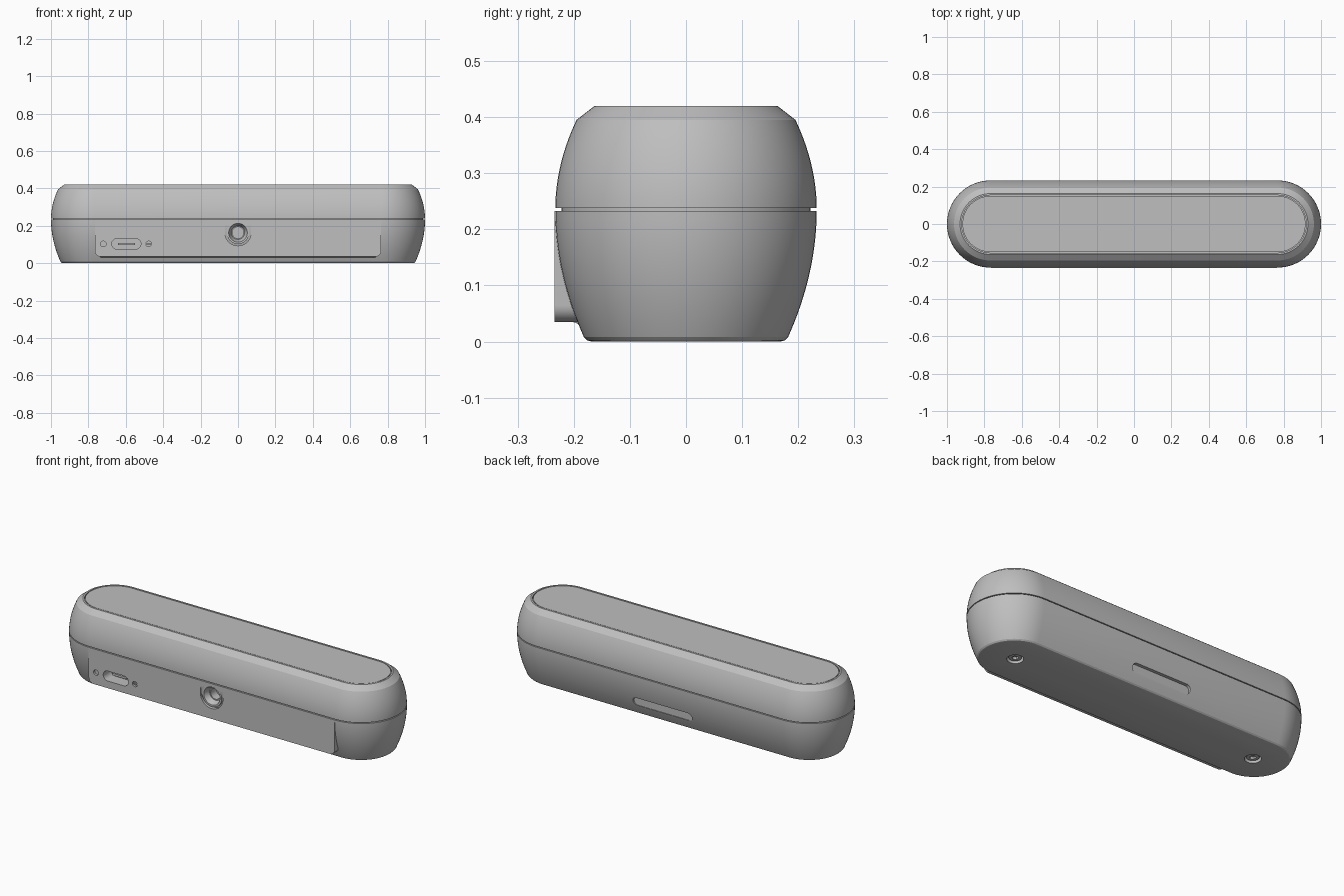
import bpy, bmesh, math
from mathutils import Matrix, Vector

if "Cube" in bpy.data.objects:
    bpy.data.objects.remove(bpy.data.objects["Cube"], do_unlink=True)

grey = bpy.data.materials.new("plain grey")
grey.use_nodes = True
colour = (0.52, 0.52, 0.52, 1)
grey.diffuse_color = colour
grey.node_tree.nodes["Principled BSDF"].inputs["Base Color"].default_value = colour

HALF = 0.767      # half the straight length of the body
SEAM = 0.235      # height of the widest point
parts = []


def finish(name, bm, keep=True):
    bmesh.ops.remove_doubles(bm, verts=bm.verts, dist=1e-5)
    bmesh.ops.recalc_face_normals(bm, faces=bm.faces)
    mesh = bpy.data.meshes.new(name)
    bm.to_mesh(mesh)
    bm.free()
    mesh.materials.append(grey)
    ob = bpy.data.objects.new(name, mesh)
    bpy.context.collection.objects.link(ob)
    if keep:
        parts.append(ob)
    else:
        ob.hide_render = True
    return ob


def stadium(cx, cy, half, r, n=16):
    """Outline of a pill; half = 0 gives a circle."""
    pts = []
    for side in (1, -1):
        for i in range(n + 1):
            a = math.pi * (i / n - 0.5)
            pts.append((cx + side * (half + r * math.cos(a)), cy + side * r * math.sin(a)))
    return pts


def skin(name, rings, keep=True):
    """Join equal rings of points into a closed solid."""
    bm = bmesh.new()
    loops = [[bm.verts.new(p) for p in ring] for ring in rings]
    for a, b in zip(loops, loops[1:]):
        for i in range(len(a)):
            j = (i + 1) % len(a)
            bm.faces.new((a[i], a[j], b[j], b[i]))
    bm.faces.new(loops[0])
    bm.faces.new(loops[-1])
    return finish(name, bm, keep)


def pill_body(name, profile):
    return skin(name, [[(x, y, z) for x, y in stadium(0, 0, HALF, r, 32)] for r, z in profile])


def prism(name, outline, y0, y1, keep=False):
    return skin(name, [[(x, y, z) for x, z in outline] for y in (y0, y1)], keep)


def disc(name, x, r, z0, z1, n=16, keep=False):
    return skin(name, [[(p, q, z) for p, q in stadium(x, 0, 0, r, n)] for z in (z0, z1)], keep)


def cut(ob, cutters):
    for c in cutters:
        mod = ob.modifiers.new("cut", "BOOLEAN")
        mod.operation = "DIFFERENCE"
        mod.solver = "EXACT"
        mod.object = c
    dg = bpy.context.evaluated_depsgraph_get()
    mesh = bpy.data.meshes.new_from_object(ob.evaluated_get(dg))
    ob.modifiers.clear()
    ob.data = mesh


def bulge(z0, z1, k, n=14):
    """Barrel-shaped side wall between two heights."""
    zs = [z0 + (z1 - z0) * i / n for i in range(n + 1)]
    return [(0.233 - k * (z - SEAM) ** 2, z) for z in zs]


# Main shells, seam core and lid
lower = pill_body("lower_shell", [(0.168, 0), (0.176, 0.002), (0.182, 0.008)]
                  + bulge(0.016, 0.233, 0.99))
upper = pill_body("upper_shell", bulge(0.238, 0.395, 1.48)
                  + [(0.163, 0.42), (0.154, 0.42), (0.154, 0.41)])
pill_body("seam_core", [(0.222, 0.22), (0.222, 0.25)])
pill_body("top_panel", [(0.15, 0.405), (0.15, 0.419)])

# Flat front panel with rounded lower corners
W, R, BOTTOM = 0.765, 0.03, 0.035
outline = [(-W, 0.233)]
for side, start in ((-1, math.pi), (1, 1.5 * math.pi)):
    for i in range(9):
        a = start + i / 8 * math.pi / 2
        outline.append((side * (W - R) + R * math.cos(a), BOTTOM + R + R * math.sin(a)))
outline.append((W, 0.233))
panel = prism("front_panel", outline, -0.234, -0.17, keep=True)

# Concave fillet below the panel
fillet = [(-0.16, 0.012), (-0.16, 0.036), (-0.205, 0.036)]
for i in range(9):
    a = math.pi / 2 * (1 - i / 8)
    fillet.append((-0.205 + 0.021 * math.cos(a), 0.014 + 0.021 * math.sin(a)))
skin("panel_fillet", [[(x, y, z) for y, z in fillet] for x in (-W + R, W - R)])

# Openings in the front
SZ = 0.163
port = prism("port_cutter", stadium(-0.597, 0.103, 0.05, 0.028), -0.3, -0.165)
socket_hole = prism("socket_cutter", stadium(0, SZ, 0, 0.055, 32), -0.3, -0.14)
notch_pts = [(0.07 * math.cos(a), SZ + 0.07 * math.sin(a))
             for a in (math.pi * (1 + i / 24) for i in range(25))]
notch = prism("notch_cutter", notch_pts + [(0.07, 0.203), (-0.07, 0.203)], -0.3, -0.212)
pin_holes = [prism("pin_cutter", stadium(x, 0.103, 0, 0.015), -0.3, -0.222)
             for x in (-0.72, -0.478)]

# Back slot and screw wells underneath
slot = prism("slot_cutter", stadium(0, 0.08, 0.16, 0.024), 0.198, 0.3)
wells = [disc("well_cutter", s * 0.76, 0.042, -0.1, 0.025) for s in (-1, 1)]

cut(panel, [notch, socket_hole, port] + pin_holes)
cut(lower, [socket_hole, port, slot] + wells)
for c in [port, socket_hole, notch, slot] + pin_holes + wells:
    bpy.data.objects.remove(c, do_unlink=True)

# Screw heads with hex recesses
for side, label in ((-1, "right"), (1, "left")):
    head = disc(label + "_screw_head", side * 0.76, 0.032, 0.008, 0.03, keep=True)
    hexagon = disc("hex_cutter", side * 0.76, 0.017, -0.1, 0.02, n=3)
    cut(head, [hexagon])
    bpy.data.objects.remove(hexagon, do_unlink=True)

# Round socket: stepped cone turned about the front-back axis
bm = bmesh.new()
steps = [(0.06, -0.14), (0.06, -0.232), (0.05, -0.232), (0.036, -0.2),
         (0.03, -0.2), (0.03, -0.15), (0, -0.15)]
verts = [bm.verts.new((r, y, SZ)) for r, y in steps]
edges = [bm.edges.new(pair) for pair in zip(verts, verts[1:])]
bmesh.ops.spin(bm, geom=verts + edges, cent=(0, 0, SZ), axis=(0, 1, 0),
               angle=2 * math.pi, steps=48)
finish("socket", bm)


# Port tongue and the bar across one pin
def box(name, centre, size):
    bm = bmesh.new()
    bmesh.ops.create_cube(bm, size=1, matrix=Matrix.Translation(centre)
                          @ Matrix.Diagonal(Vector(size).to_4d()))
    finish(name, bm)


box("port_tongue", (-0.597, -0.182, 0.103), (0.09, 0.04, 0.012))
box("pin_bar", (-0.478, -0.226, 0.103), (0.028, 0.012, 0.005))

# Smooth curves, keep creases
bpy.ops.object.select_all(action="DESELECT")
for ob in parts:
    ob.select_set(True)
bpy.context.view_layer.objects.active = lower
bpy.ops.object.shade_smooth_by_angle(angle=math.radians(20))
